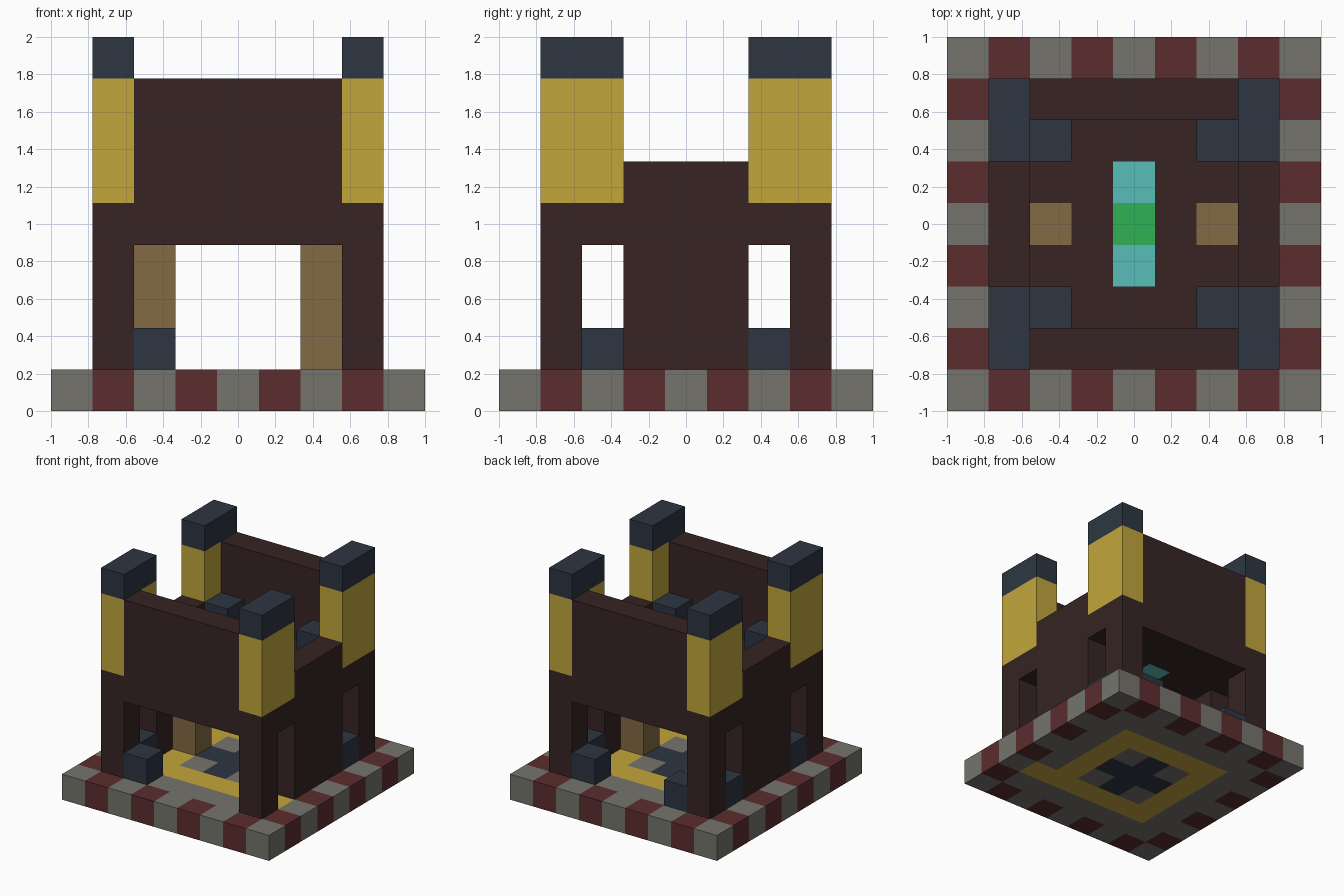
import bpy, bmesh
from mathutils import Vector

if "Cube" in bpy.data.objects:
    bpy.data.objects.remove(bpy.data.objects["Cube"])

UNIT = 2 / 9  # the model is a 9 x 9 x 9 block grid


def material(name, rgb):
    linear = [((c / 255 + 0.055) / 1.055) ** 2.4 for c in rgb] + [1]
    mat = bpy.data.materials.new(name)
    mat.diffuse_color = linear
    mat.use_nodes = True
    bsdf = next(n for n in mat.node_tree.nodes if n.type == 'BSDF_PRINCIPLED')
    bsdf.inputs["Base Color"].default_value = linear
    bsdf.inputs["Roughness"].default_value = 0.9
    return mat


brick = material("dark_brown_brick", (55, 36, 36))
slate = material("slate_blue", (45, 54, 66))
gold = material("gold", (194, 166, 60))
stone = material("grey_stone", (117, 116, 109))
red = material("dark_red", (92, 45, 45))
wood = material("tan_wood", (131, 106, 68))
cyan = material("cyan", (88, 190, 186))
green = material("green", (46, 178, 84))

blocks = {}  # grid cell -> (part name, material)


def fill(part, mat, xs, ys, zs):
    """Fill an inclusive box of grid cells; later parts replace earlier ones."""
    for x in range(xs[0], xs[1] + 1):
        for y in range(ys[0], ys[1] + 1):
            for z in range(zs[0], zs[1] + 1):
                blocks[x, y, z] = (part, mat)


def one(a):
    return (a, a)


# Floor slab: checkered rim, gold ring, slate cross
FLOOR = one(0)
for x in range(-4, 5):
    for y in range(-4, 5):
        ring = max(abs(x), abs(y))
        if ring == 4:
            mat = red if (x + y) % 2 else stone
        elif ring == 2:
            mat = gold
        elif abs(x) + abs(y) <= 1:
            mat = slate
        else:
            mat = stone
        fill("floor", mat, one(x), one(y), FLOOR)
fill("floor", gold, one(3), one(-2), FLOOR)

# Roof deck with its coloured centre strip
fill("roof_deck", brick, (-3, 3), (-3, 3), one(4))
fill("roof_strip", cyan, one(0), (-1, 1), one(4))
fill("roof_strip", green, one(0), one(0), one(4))

for s in (-1, 1):
    # Side walls, wooden ladders, and tall parapets over the front and back
    fill("side_wall", brick, one(3 * s), (-1, 1), (1, 5))
    fill("ladder", wood, one(2 * s), one(0), (1, 4))
    fill("parapet", brick, (-2, 2), one(3 * s), (4, 7))
    for t in (-1, 1):
        # Corner posts, towers with caps, and roof corner blocks
        fill("corner_post", brick, one(3 * s), one(3 * t), (1, 4))
        ys = tuple(sorted((2 * t, 3 * t)))
        fill("tower", gold, one(3 * s), ys, (5, 7))
        fill("tower_cap", slate, one(3 * s), ys, one(8))
        fill("roof_corner_block", slate, one(2 * s), one(2 * t), one(5))
        # Low steps beside each post except the front left one
        if (s, t) != (1, -1):
            fill("step", slate, one(2 * s), one(3 * t), one(1))
            fill("step", slate, one(3 * s), one(2 * t), one(1))


def build(part):
    """Make one object from the exposed block sides of a part."""
    cells = {c: m for c, (p, m) in blocks.items() if p == part}
    mats = list(dict.fromkeys(cells.values()))
    bm = bmesh.new()
    for cell, mat in cells.items():
        centre = Vector(cell) + Vector((0, 0, 0.5))
        for axis in range(3):
            for sign in (-1, 1):
                n = Vector((0, 0, 0))
                n[axis] = sign
                if tuple(int(a + b) for a, b in zip(cell, n)) in blocks:
                    continue
                u = Vector((0, 0, 0))
                u[(axis + 1) % 3] = 1
                v = n.cross(u)
                corners = ((-1, -1), (1, -1), (1, 1), (-1, 1))
                face = bm.faces.new([
                    bm.verts.new((centre + (n + u * a + v * b) / 2) * UNIT)
                    for a, b in corners])
                face.material_index = mats.index(mat)
    bmesh.ops.remove_doubles(bm, verts=bm.verts, dist=0.001)
    mesh = bpy.data.meshes.new(part)
    bm.to_mesh(mesh)
    bm.free()
    for mat in mats:
        mesh.materials.append(mat)
    bpy.context.collection.objects.link(bpy.data.objects.new(part, mesh))


for part in dict.fromkeys(p for p, m in blocks.values()):
    build(part)
